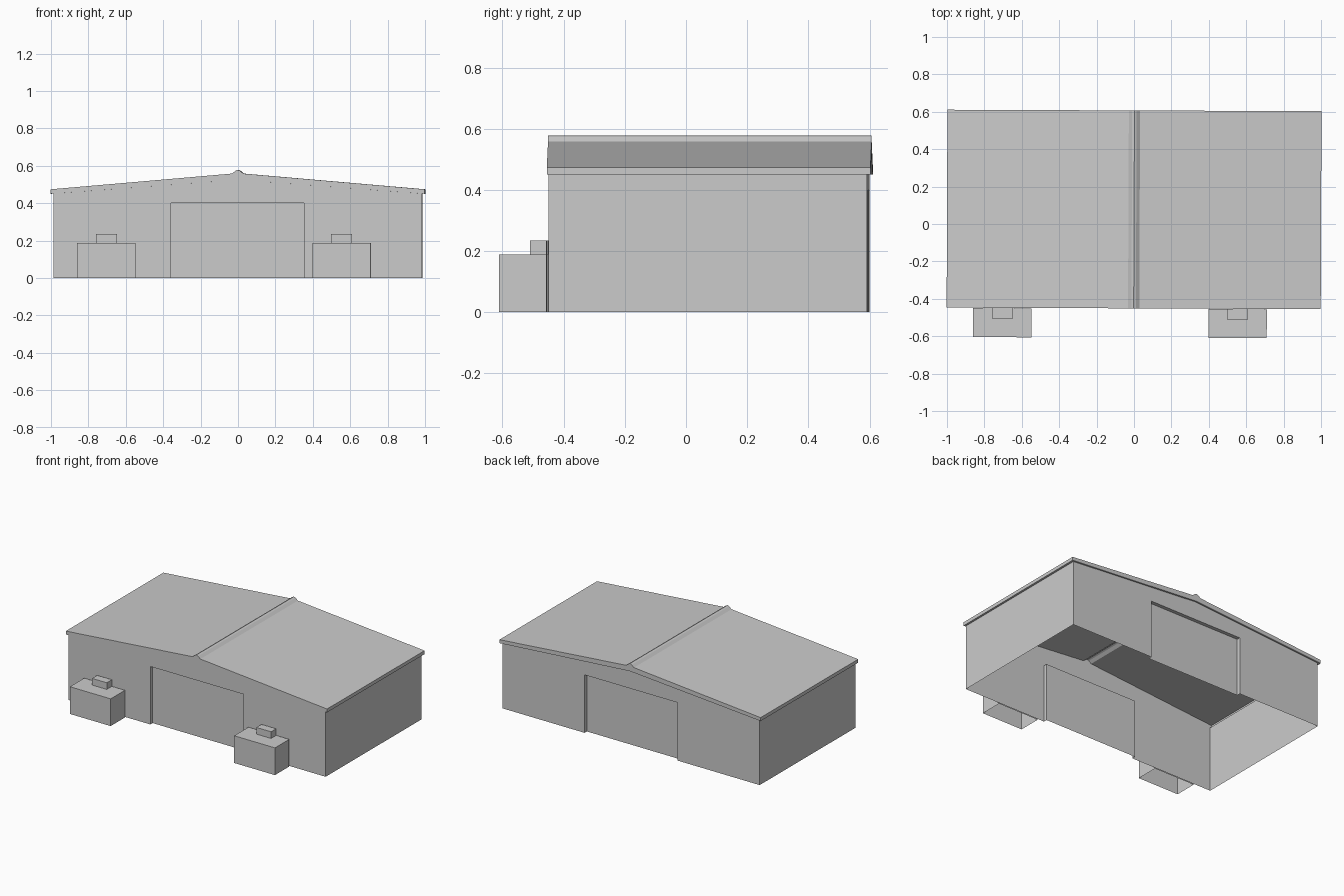
import bpy, bmesh
from mathutils import Matrix

cube = bpy.data.objects.get("Cube")
if cube:
    bpy.data.objects.remove(cube, do_unlink=True)

grey = bpy.data.materials.new("light grey")
grey.use_nodes = True
grey.diffuse_color = (0.6, 0.6, 0.6, 1)
grey.node_tree.nodes["Principled BSDF"].inputs["Base Color"].default_value = (0.6, 0.6, 0.6, 1)

TURN = Matrix.Rotation(-0.004, 4, "Z")   # the whole building sits slightly turned


def make(name, faces):
    """Join faces given as lists of points into one welded, flat shaded object."""
    bm = bmesh.new()
    for points in faces:
        bm.faces.new([bm.verts.new(p) for p in points])
    bmesh.ops.remove_doubles(bm, verts=bm.verts, dist=0.0005)
    bmesh.ops.recalc_face_normals(bm, faces=bm.faces)
    bm.transform(TURN)
    mesh = bpy.data.meshes.new(name)
    bm.to_mesh(mesh)
    bm.free()
    mesh.materials.append(grey)
    obj = bpy.data.objects.new(name, mesh)
    bpy.context.collection.objects.link(obj)
    return obj


def at(profile, y):
    return [(x, y, z) for x, z in profile]


def strip(a, b):
    """Quads between two matching open polylines."""
    return [[a[i], a[i + 1], b[i + 1], b[i]] for i in range(len(a) - 1)]


def open_box(x0, x1, y0, y1, z0, z1):
    """Box without a floor."""
    low = [(x0, y0, z0), (x1, y0, z0), (x1, y1, z0), (x0, y1, z0)]
    top = [(x, y, z1) for x, y, z in low]
    return strip(low + low[:1], top + top[:1]) + [top]


# Main dimensions
W, FRONT, BACK = 0.985, -0.445, 0.596
EAVE, APEX = 0.451, 0.525
ROOF_FRONT, ROOF_BACK = -0.451, 0.607
DOOR_DEPTH = 0.025

door = [(-0.357, 0), (-0.357, 0.4), (0.355, 0.4), (0.355, 0)]
wall_top = [(W, EAVE), (0, APEX), (-W, EAVE)]
gable = [(-W, 0)] + door + [(W, 0)] + wall_top

# Walls: two gables with door openings, two plain sides
walls = [at(gable, FRONT), at(gable, BACK)]
for x in (-W, W):
    walls.append([(x, FRONT, 0), (x, BACK, 0), (x, BACK, EAVE), (x, FRONT, EAVE)])
make("walls", walls)

# Recessed doors with their jambs and lintels
for name, y, inward in (("front_door", FRONT, 1), ("back_door", BACK, -1)):
    outer, inner = at(door, y), at(door, y + inward * DOOR_DEPTH)
    make(name, strip(outer, inner) + [inner])

# Roof: hollow shell with fascias, narrow soffits and a ridge cap
roof_low = [(1, 0.45), (0, APEX), (-1, 0.45)]
roof_top = [(-1, 0.474), (-0.03, 0.558), (-0.012, 0.573), (0, 0.578),
            (0.012, 0.573), (0.03, 0.558), (1, 0.474)]
outline = [roof_low[2]] + roof_top + [roof_low[0]]
roof = strip(at(outline, ROOF_FRONT), at(outline, ROOF_BACK))
for y_roof, y_wall in ((ROOF_FRONT, FRONT), (ROOF_BACK, BACK)):
    roof.append(at(roof_low + roof_top, y_roof))
    roof += strip(at(roof_low, y_roof), at(wall_top, y_wall))
for s in (-1, 1):
    roof.append([(s, ROOF_FRONT, 0.45), (s, ROOF_BACK, 0.45),
                 (s * W, BACK, EAVE), (s * W, FRONT, EAVE)])
make("roof", roof)

# Two cabinets in front, each with a small box on top
for side, x in (("right", -0.702), ("left", 0.556)):
    make(side + "_cabinet", open_box(x - 0.156, x + 0.156, -0.608, -0.453, 0, 0.188))
    make(side + "_cabinet_top_box", open_box(x - 0.056, x + 0.056, -0.508, -0.453, 0.188, 0.234))
